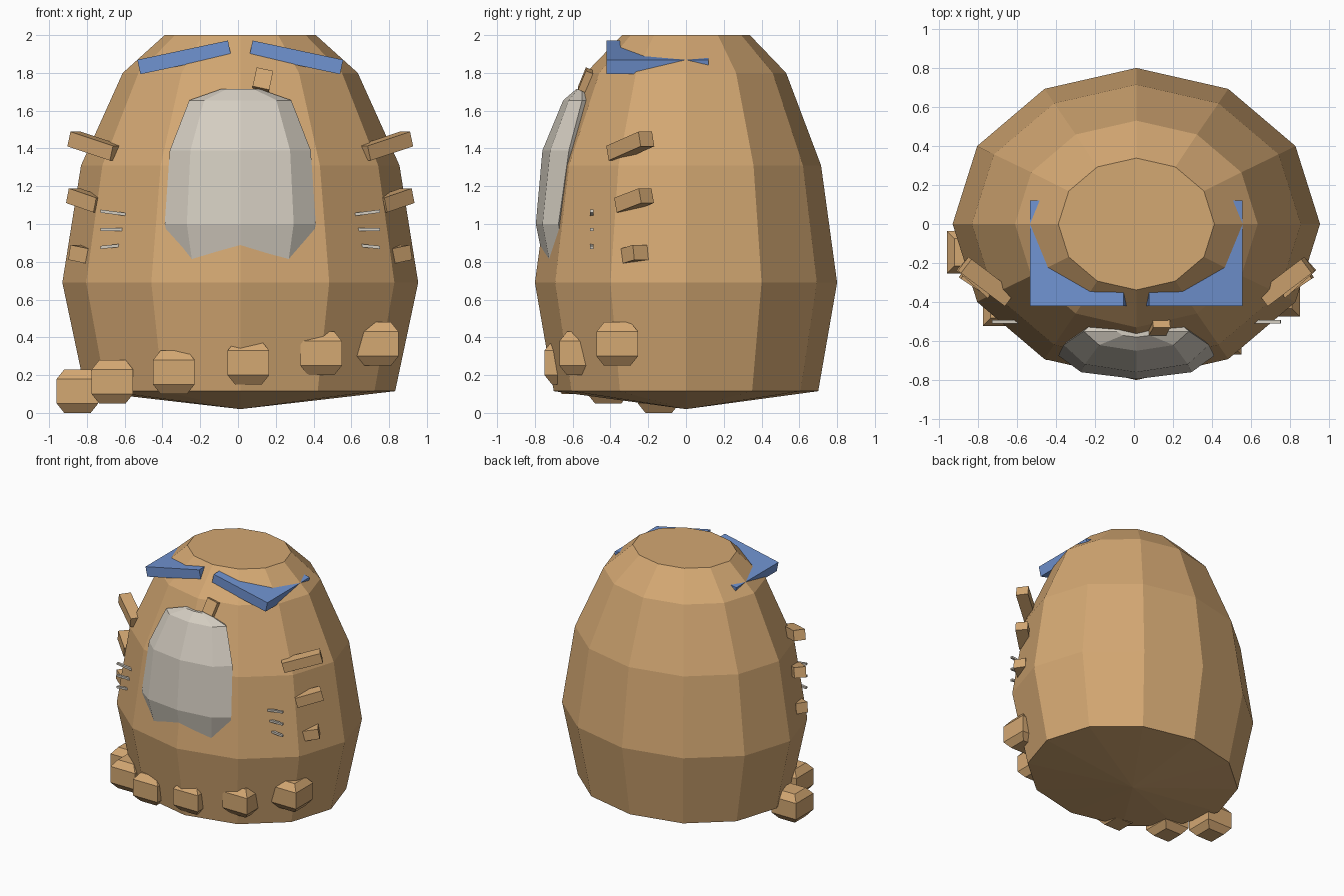
import bpy, bmesh, math
from mathutils import Matrix, Vector, Euler

if "Cube" in bpy.data.objects:
    bpy.data.objects.remove(bpy.data.objects["Cube"])

CX = 0.012  # symmetry plane of the body


def material(name, rgb):
    m = bpy.data.materials.new(name)
    m.diffuse_color = (*rgb, 1)
    m.use_nodes = True
    m.node_tree.nodes["Principled BSDF"].inputs["Base Color"].default_value = m.diffuse_color
    return m


TAN = material("tan", (0.658, 0.392, 0.171))
CREAM = material("pale_grey", (0.658, 0.610, 0.533))
BLUE = material("blue", (0.162, 0.292, 0.638))


def finish(name, bm, mat):
    bmesh.ops.recalc_face_normals(bm, faces=bm.faces)
    me = bpy.data.meshes.new(name)
    bm.to_mesh(me)
    bm.free()
    me.materials.append(mat)
    ob = bpy.data.objects.new(name, me)
    bpy.context.collection.objects.link(ob)
    return ob


def loft(name, rings, sides, mat, cx=0, start=0, apex=None):
    """Elliptical rings (z, centre y, x radius, y radius) joined and capped."""
    bm = bmesh.new()
    loops = []
    for z, cy, rx, ry in rings:
        loops.append([bm.verts.new((cx + rx * math.cos(start + math.tau * i / sides),
                                    cy + ry * math.sin(start + math.tau * i / sides), z))
                      for i in range(sides)])
    for a, b in zip(loops, loops[1:]):
        for i in range(sides):
            j = (i + 1) % sides
            bm.faces.new((a[i], a[j], b[j], b[i]))
    bm.faces.new(loops[-1])
    if apex is None:
        bm.faces.new(loops[0])
    else:
        tip = bm.verts.new(apex)
        for i in range(sides):
            bm.faces.new((tip, loops[0][i], loops[0][(i + 1) % sides]))
    return finish(name, bm, mat)


def box(name, centre, size, rot, mat):
    bm = bmesh.new()
    bmesh.ops.create_cube(bm, size=1)
    m = Matrix.Translation(centre) @ rot.to_matrix().to_4x4() @ Matrix.Diagonal((*size, 1))
    bm.transform(m)
    return finish(name, bm, mat)


def bar(name, a, b, width, height, mat):
    a, b = Vector(a), Vector(b)
    d = b - a
    return box(name, (a + b) / 2, (d.length, width, height), d.to_track_quat('X', 'Z'), mat)


# Faceted body
loft("body", [(0.115, 0, 0.82, 0.70), (0.69, 0, 0.942, 0.80), (1.31, 0, 0.843, 0.715),
              (1.80, 0, 0.622, 0.53), (2.0, 0, 0.40, 0.338)],
     12, TAN, CX, apex=(CX, 0, 0.02))

# Pale front patch that follows the slope of the body
loft("front_patch", [(0.70, -0.625, 0.34, 0.11), (1.0, -0.675, 0.40, 0.12),
                     (1.39, -0.62, 0.373, 0.14), (1.655, -0.55, 0.27, 0.10),
                     (1.715, -0.55, 0.10, 0.03)], 8, CREAM, CX)

# Small block above the patch
box("top_block", (0.13, -0.525, 1.76), (0.09, 0.055, 0.11),
    Euler((math.radians(-22), math.radians(12), 0)), TAN)

for side, s in (("right", 1), ("left", -1)):
    # Blue brow slabs
    box(side + "_brow", (CX + s * 0.297, -0.15, 1.882), (0.49, 0.54, 0.078),
        Euler((0, s * math.radians(12), 0)), BLUE)
    # Side bars sticking out of the body
    bars = [((0.655, -0.38, 1.375), (0.88, -0.21, 1.45)),
            ((0.74, -0.34, 1.10), (0.885, -0.21, 1.15)),
            ((0.76, -0.32, 0.825), (0.88, -0.24, 0.85))]
    for n, (a, b) in enumerate(bars):
        bar(f"{side}_side_bar_{n + 1}", (CX + s * a[0], *a[1:]), (CX + s * b[0], *b[1:]),
            0.09, 0.08, TAN)
    # Thin whiskers
    for n, (z0, z1) in enumerate(((1.05, 1.068), (0.97, 0.97), (0.89, 0.876))):
        bar(f"{side}_whisker_{n + 1}", (CX + s * 0.60, -0.5, z0), (CX + s * 0.74, -0.5, z1),
            0.018, 0.016, CREAM)

# Chamfered toe blocks, rising in a row from left to right
for n, x in enumerate((-0.85, -0.665, -0.34, 0.055, 0.44, 0.74)):
    y = -0.64 * math.sqrt(max(0, 1 - ((x - CX) / 0.885) ** 2))
    z = 0.115 + 0.05 * n
    r, q = 0.11 * math.sqrt(2), 0.07 * math.sqrt(2)
    loft(f"toe_{n + 1}", [(z - 0.115, y, q, q), (z - 0.065, y, r, r),
                          (z + 0.065, y, r, r), (z + 0.115, y, q, q)],
         4, TAN, x, math.pi / 4)
